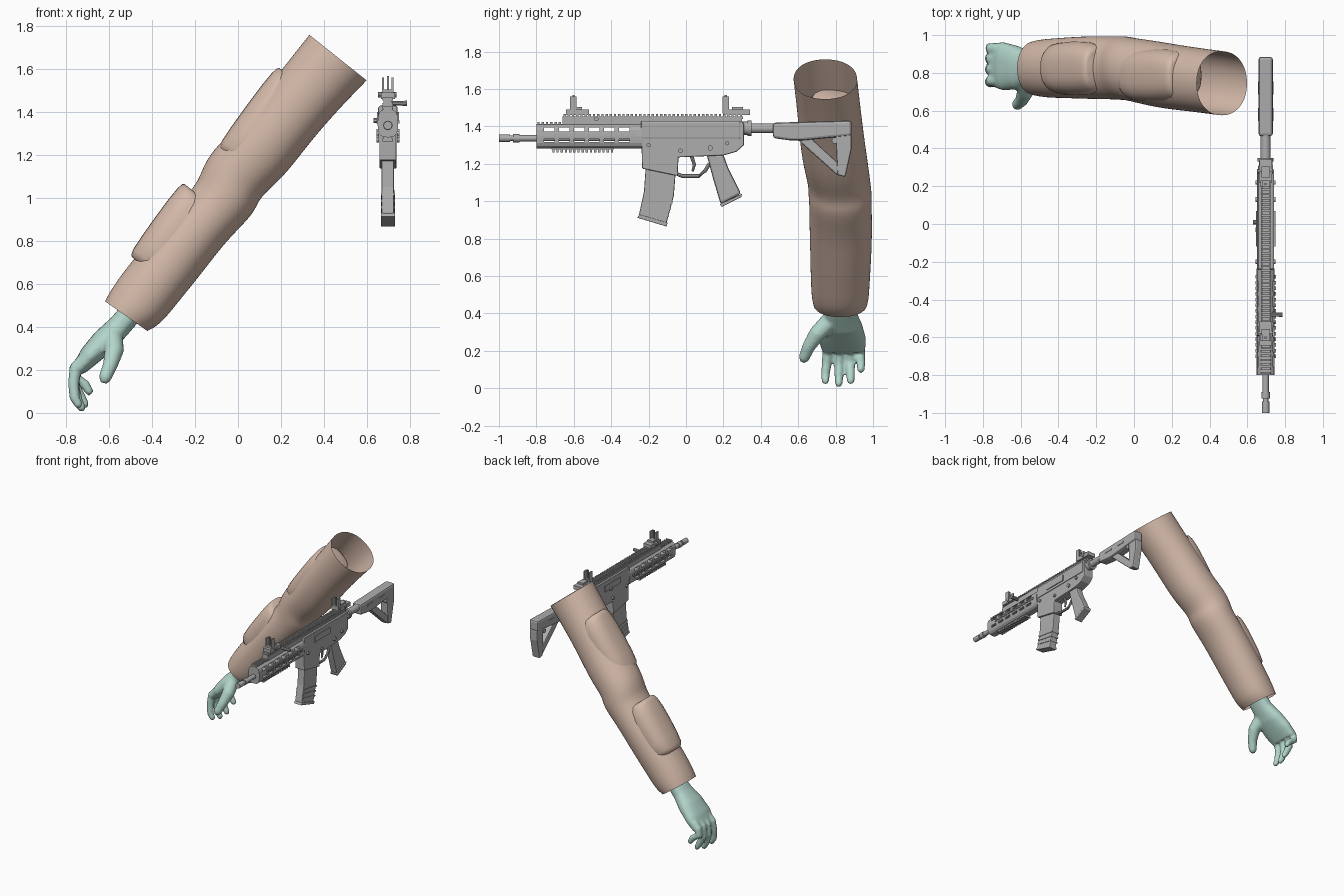
import bpy, bmesh
from math import sin, cos, pi, radians
from mathutils import Vector as V

if "Cube" in bpy.data.objects:
    bpy.data.objects.remove(bpy.data.objects["Cube"])

GX = 0.697  # centre plane of the rifle


def material(name, rgb):
    m = bpy.data.materials.new(name)
    m.use_nodes = True
    m.diffuse_color = (*rgb, 1)
    m.node_tree.nodes["Principled BSDF"].inputs["Base Color"].default_value = (*rgb, 1)
    return m


TAN = material("tan_cloth", (0.66, 0.49, 0.40))
MINT = material("mint_glove", (0.45, 0.67, 0.60))
GREY = material("gun_grey", (0.42, 0.42, 0.42))


def finish(name, bm, mat, angle=None, bevel=0):
    bmesh.ops.recalc_face_normals(bm, faces=bm.faces)
    me = bpy.data.meshes.new(name)
    bm.to_mesh(me)
    bm.free()
    me.materials.append(mat)
    ob = bpy.data.objects.new(name, me)
    bpy.context.collection.objects.link(ob)
    if bevel:
        mod = ob.modifiers.new("bevel", "BEVEL")
        mod.width, mod.segments, mod.limit_method = bevel, 2, "ANGLE"
    if angle:
        bpy.ops.object.select_all(action="DESELECT")
        ob.select_set(True)
        bpy.context.view_layer.objects.active = ob
        bpy.ops.object.shade_smooth_by_angle(angle=radians(angle))
    return ob


def loft(bm, rings, n=24, p=2.0, cap=True):
    """Skin rings given as (centre, half axis a, half axis b)."""
    def bend(v):
        return (1 if v > 0 else -1) * abs(v) ** (2 / p)
    loops = [[bm.verts.new(c + a * bend(cos(2 * pi * i / n)) + b * bend(sin(2 * pi * i / n)))
              for i in range(n)] for c, a, b in rings]
    for lo, hi in zip(loops, loops[1:]):
        for i in range(n):
            j = (i + 1) % n
            bm.faces.new((lo[i], lo[j], hi[j], hi[i]))
    if cap:
        bm.faces.new(loops[0])
        bm.faces.new(loops[-1])


def tube(bm, pts, radii, n=12):
    pts = [V(q) for q in pts]
    rings = []
    for i, c in enumerate(pts):
        t = (pts[min(i + 1, len(pts) - 1)] - pts[max(i - 1, 0)]).normalized()
        a = t.cross(V((0, 1, 0)) if abs(t.y) < 0.8 else V((1, 0, 0))).normalized()
        rings.append((c, a * radii[i], t.cross(a) * radii[i]))
    loft(bm, rings, n)


def rod(name, pts, radii, n=16):
    bm = bmesh.new()
    tube(bm, pts, radii, n)
    return finish(name, bm, GREY, 35)


def side_plate(name, outline, width, bevel=0.006, x=GX):
    """Side profile in (y, z), extruded across x."""
    bm = bmesh.new()
    face = bm.faces.new([bm.verts.new((x - width / 2, y, z)) for y, z in outline])
    ext = bmesh.ops.extrude_face_region(bm, geom=[face])["geom"]
    bmesh.ops.translate(bm, vec=(width, 0, 0), verts=[g for g in ext if isinstance(g, bmesh.types.BMVert)])
    return finish(name, bm, GREY, bevel=bevel)


def boxes(name, items):
    """Items are (x, y, z, size x, size y, size z)."""
    bm = bmesh.new()
    for x, y, z, sx, sy, sz in items:
        vs = bmesh.ops.create_cube(bm, size=1)["verts"]
        bmesh.ops.scale(bm, vec=(sx, sy, sz), verts=vs)
        bmesh.ops.translate(bm, vec=(x, y, z), verts=vs)
    return finish(name, bm, GREY)


# Sleeve: outer edge (x, z), inner edge (x, z), centre y, half width
bm = bmesh.new()
rings = []
for ux, uz, lx, lz, cy, ry in [
        (-.62, .52, -.42, .38, .825, .145), (-.60, .56, -.36, .41, .825, .155),
        (-.54, .65, -.28, .51, .825, .16), (-.45, .76, -.17, .645, .828, .165),
        (-.30, .94, -.06, .79, .828, .17), (-.20, 1.06, .03, .88, .826, .168),
        (-.18, 1.10, .085, .945, .825, .172), (-.14, 1.20, .10, 1.0, .82, .168),
        (-.04, 1.30, .21, 1.09, .80, .175), (.06, 1.42, .33, 1.25, .78, .175),
        (.18, 1.57, .45, 1.39, .765, .172), (.33, 1.76, .60, 1.545, .745, .172)]:
    u, l = V((ux, cy, uz)), V((lx, cy, lz))
    rings.append(((u + l) / 2, (u - l) / 2, V((0, ry, 0))))
loft(bm, rings, 20, 2.15, cap=False)
sleeve = finish("sleeve", bm, TAN, 180)
sleeve.modifiers.new("smooth", "SUBSURF").levels = 2
sleeve.modifiers["smooth"].render_levels = 2

# Padded patches on the outer side of the sleeve
OUT, ALONG = V((-.77, 0, .63)), V((.63, 0, .77))
for name, s0, s1, cy in [("forearm_pad", .25, .67, .825), ("upper_arm_pad", .90, 1.37, .785)]:
    bm = bmesh.new()
    rings = []
    for t, k in [(0, .62), (.02, .80), (.08, .93), (.25, 1), (.5, 1.02), (.75, 1), (.91, .92), (.98, .8), (1, .62)]:
        c = OUT * (.74 + .025 * t) + ALONG * (s0 + (s1 - s0) * t) + V((0, cy, 0))
        rings.append((c, OUT * (.075 + .05 * k), V((0, .14 * k, 0))))
    loft(bm, rings, 32, 2.6)
    finish(name, bm, TAN, 60)

# Hand: palm, fingers and thumb fused into one skin
bm = bmesh.new()
THICK = V((-.75, 0, .66))
loft(bm, [(V((x, y, z)), THICK * a, V((0, b, 0))) for x, y, z, a, b in [
    (-.46, .825, .51, .055, .08), (-.55, .825, .405, .055, .085), (-.62, .828, .335, .06, .115),
    (-.69, .835, .265, .05, .128), (-.74, .842, .205, .034, .118)]], 24, 2.4)
for y0, y1, x1, z1 in [(.76, .745, -.74, .035), (.82, .817, -.725, .02),
                       (.875, .88, -.71, .035), (.928, .935, -.69, .095)]:
    zm = .5 * (z1 + .24)
    tube(bm, [(-.715, y0, .25), (-.755, y0, .21), (-.765, (y0 + y1) / 2, zm),
              (x1 - .02, y1, z1 + .035), (x1, y1, z1), (x1 + .004, y1, z1 - .012)],
         [.03, .03, .027, .024, .02, .01])
tube(bm, [(-.585, .77, .36), (-.575, .70, .29), (-.595, .655, .22), (-.62, .63, .16), (-.625, .625, .138)],
     [.05, .045, .035, .03, .014])
hand = finish("hand", bm, MINT)
mod = hand.modifiers.new("fuse", "REMESH")
mod.mode, mod.voxel_size, mod.use_smooth_shade = "VOXEL", .009, True
mod = hand.modifiers.new("soften", "SMOOTH")
mod.factor, mod.iterations = .5, 5

# Barrel and muzzle device
rod("barrel", [(GX, -.9, 1.337), (GX, .0, 1.337)], [.016, .016])
rod("muzzle", [(GX, y, 1.337) for y in (-1, -.94, -.94, -.925, -.925, -.89, -.89, -.80)],
    [.02, .02, .014, .014, .022, .022, .017, .017])

# Handguard with cut slots
bm = bmesh.new()
loft(bm, [(V((GX, y, 1.347)), V((.048, 0, 0)), V((0, 0, .066))) for y in (-.8, -.235)], 16, 3)
guard = finish("handguard", bm, GREY)
slots = [(GX, -.73 + .08 * i, z, .2, .056, h) for i in range(6) for z, h in ((1.384, .022), (1.325, .016))]
cutter = boxes("slot_cutter", slots)
cutter.hide_render = True
mod = guard.modifiers.new("slots", "BOOLEAN")
mod.operation, mod.object, mod.solver = "DIFFERENCE", cutter, "EXACT"
bpy.context.view_layer.objects.active = guard
bpy.ops.object.modifier_apply(modifier="slots")
bpy.data.objects.remove(cutter)


# Toothed rails
def rail(name, y0, y1, base, top, width):
    n = int((y1 - y0) / .022)
    step = (y1 - y0) / n
    mid = (base + top) / 2
    items = [(GX, (y0 + y1) / 2, (base + mid) / 2, width * .8, y1 - y0, abs(mid - base))]
    items += [(GX, y0 + step * (i + .5), (mid + top) / 2, width, step * .55, abs(top - mid)) for i in range(n)]
    boxes(name, items)


rail("front_top_rail", -.8, -.64, 1.402, 1.425, .05)
rail("lower_rail", -.72, -.385, 1.29, 1.262, .05)
rail("top_rail", -.66, .305, 1.44, 1.466, .05)
boxes("rail_riser", [(GX, -.18, 1.424, .05, .96, .036)])
boxes("side_rails", [(GX + s * .05, -.70 + .03 * i, 1.353, .008, .018, .016) for s in (-1, 1) for i in range(15)])

# Receiver, magazine well and small controls
side_plate("receiver", [(-.24, 1.43), (.30, 1.43), (.31, 1.41), (.31, 1.30), (.27, 1.265), (.20, 1.245),
                        (-.04, 1.235), (-.045, 1.135), (-.235, 1.175)], .08)
side_plate("upper_receiver", [(-.24, 1.425), (.29, 1.425), (.29, 1.335), (-.24, 1.335)], .09)
for s in (-1, 1):
    side = GX + s * .042
    for name, y, z, r in [("front_pin", -.20, 1.30, .011), ("rear_pin", .22, 1.31, .011),
                          ("selector", .13, 1.285, .014), ("catch", -.03, 1.27, .012)]:
        rod(name, [(side, y, z), (side + s * .011, y, z)], [r, r], 12)
    side_plate("port_cover", [(-.12, 1.40), (.07, 1.40), (.07, 1.355), (-.12, 1.355)], .008, 0, GX + s * .047)
rod("cocking_knob", [(GX, -.48, 1.44), (GX + .09, -.48, 1.44)], [.01, .012], 10)
rod("release_lever", [(GX, .01, 1.36), (GX - .066, .01, 1.36)], [.012, .012], 10)

# Magazine with ribs and base plate
front = [(-.215, 1.19), (-.225, 1.05), (-.252, .925)]
rear = [(-.055, 1.16), (-.065, 1.03), (-.105, .88)]
side_plate("magazine", front + rear[::-1], .058)
for t in (.15, .4, .65):
    fy, fz, ry, rz = -.226 - .022 * t, 1.04 - .12 * t, -.066 - .036 * t, 1.02 - .14 * t
    side_plate("magazine_rib", [(fy, fz), (ry, rz), (ry - .002, rz - .012), (fy - .002, fz - .012)], .066, 0)
side_plate("magazine_base", [(-.25, .93), (-.098, .885), (-.104, .865), (-.26, .912)], .066, .003)

# Grip, trigger and guard
side_plate("grip", [(.11, 1.25), (.20, 1.25), (.225, 1.18), (.295, 1.04), (.185, .985), (.145, 1.12)], .056, .012)
side_plate("grip_cap", [(.30, 1.04), (.295, 1.022), (.19, .97), (.18, .985)], .06, .003)
rod("trigger_guard", [(GX, -.045, 1.145), (GX, -.02, 1.135), (GX, .07, 1.135), (GX, .1, 1.16), (GX, .125, 1.20)],
    [.01] * 5, 8)
rod("trigger", [(GX, .03, 1.24), (GX, .045, 1.195), (GX, .035, 1.16)], [.01, .009, .006], 8)

# Buffer tube and shoulder stock
rod("buffer_tube", [(GX, y, 1.39) for y in (.30, .33, .33, .35, .35, .5)], [.036, .036, .042, .042, .026, .026])
side_plate("stock_body", [(.465, 1.42), (.885, 1.432), (.885, 1.35), (.62, 1.325), (.56, 1.325), (.465, 1.338)],
           .076, .014)
side_plate("stock_pad", [(.80, 1.36), (.885, 1.36), (.885, 1.28), (.852, 1.13), (.81, 1.14)], .062, .008)
side_plate("stock_strut", [(.59, 1.335), (.67, 1.335), (.835, 1.185), (.81, 1.138)], .05, .008)
boxes("stock_grooves", [(GX, y, 1.385, .082, .07, .012) for y in (.58, .72)])
rod("sling_hole_rim", [(GX - .035, .795, 1.325), (GX + .035, .795, 1.325)], [.016, .016])

# Flip-up sights
for name, y, tower in [("front_sight", -.58, -.602), ("rear_sight", .28, .212)]:
    boxes(name, [(GX, y, 1.475, .066, .125, .03), (GX, y - .005, 1.495, .045, .06, .02)]
          + [(GX + s * .022, tower, 1.515, .01, .034, .09) for s in (-1, 1)]
          + [(GX, tower, 1.49, .05, .034, .03), (GX, tower, 1.525, .01, .012, .085)])
    rod(name + "_knob", [(GX - .045, y, 1.48), (GX + .04, y, 1.48)], [.013, .013], 10)
